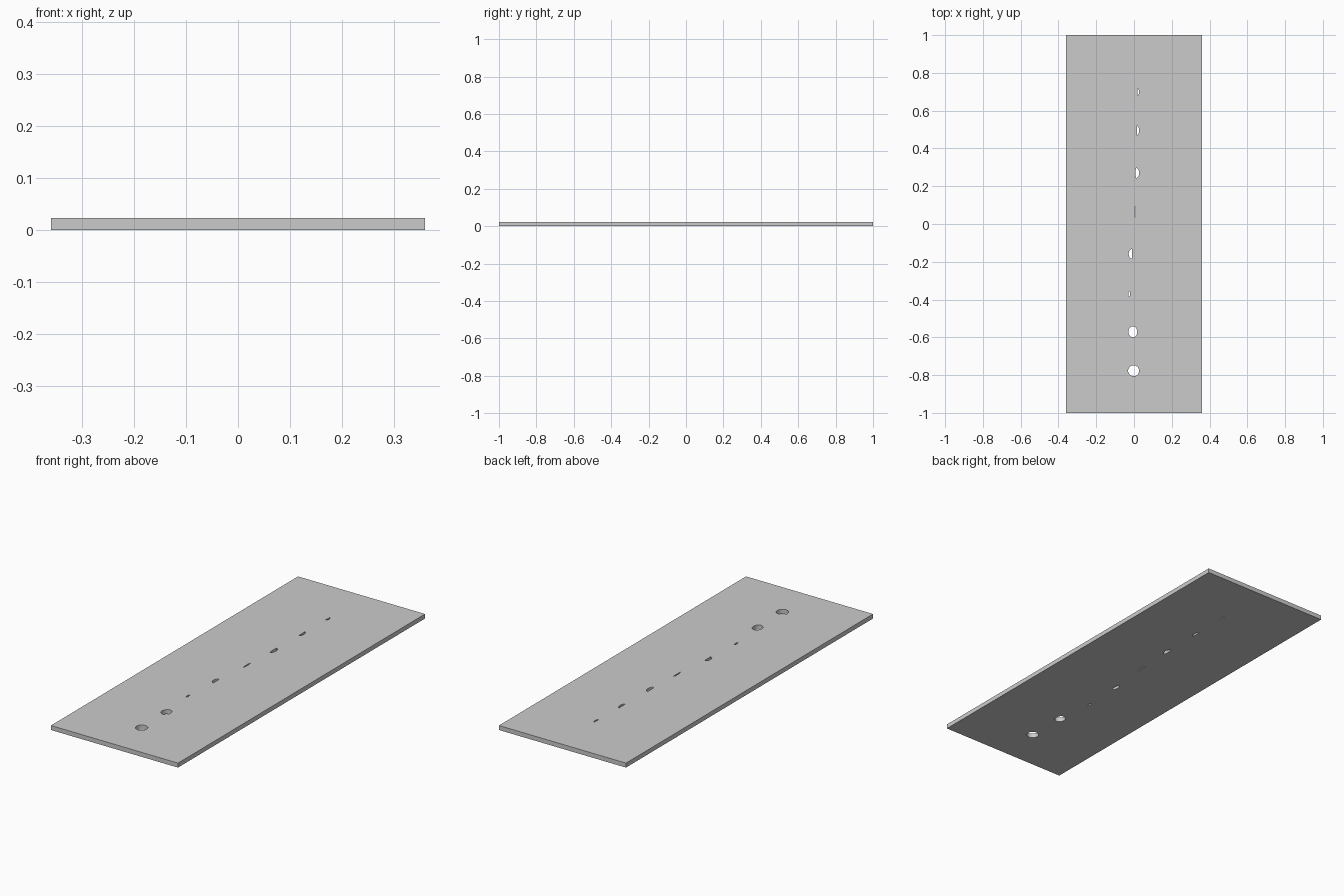
import bpy
from math import sin, cos, pi

if "Cube" in bpy.data.objects:
    bpy.data.objects.remove(bpy.data.objects["Cube"])

W, L, T = 0.36, 1.0, 0.023   # half width, half length, thickness
N = 16                       # segments per half outline

# lunar phase holes: chord x, centre y, half height, left bulge, right bulge
phases = [
    (-0.002, -0.777, 0.029, 0.029, 0.029),
    (-0.003, -0.571, 0.029, 0.027, 0.020),
    (-0.023, -0.370, 0.014, 0.007, 0.001),
    (-0.012, -0.158, 0.025, 0.016, 0.001),
    (0.006, 0.065, 0.029, 0.004, 0.002),
    (0.010, 0.270, 0.027, 0.001, 0.017),
    (0.014, 0.495, 0.025, -0.001, 0.013),
    (0.018, 0.698, 0.018, -0.001, 0.009),
]


def outline(curve, pts):
    s = curve.splines.new('POLY')
    s.points.add(len(pts) - 1)
    for p, (x, y) in zip(s.points, pts):
        p.co = (x, y, 0, 1)
    s.use_cyclic_u = True


def phase(x, y, h, left, right):
    pts = []
    for i in range(2 * N):
        a = -pi / 2 + pi * i / N
        c = cos(a)
        pts.append((x + c * (right if i < N else left), y + h * sin(a)))
    return pts


# flat plate with the phases pierced through it
cu = bpy.data.curves.new("plate", 'CURVE')
cu.dimensions = '2D'
cu.fill_mode = 'BOTH'
cu.extrude = T / 2
outline(cu, [(-W, -L), (W, -L), (W, L), (-W, L)])
for p in phases:
    outline(cu, phase(*p))
plate = bpy.data.objects.new("pierced_plate", cu)
plate.location.z = T / 2
bpy.context.collection.objects.link(plate)

# turn the profile into a mesh
bpy.context.view_layer.objects.active = plate
plate.select_set(True)
bpy.ops.object.convert(target='MESH')
bpy.ops.object.shade_smooth_by_angle()
